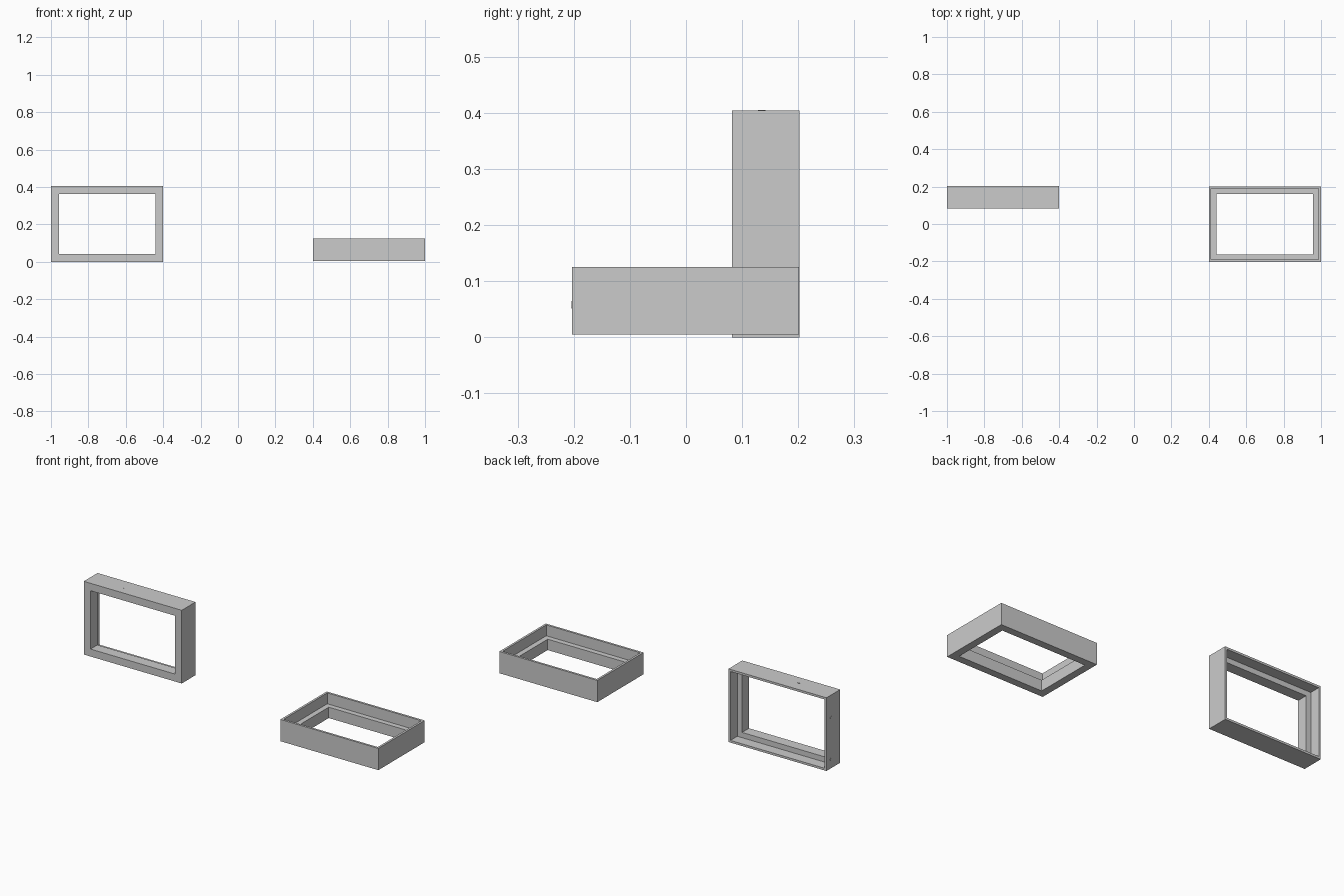
import bpy, bmesh, math
from mathutils import Matrix, Vector

cube = bpy.data.objects.get("Cube")
if cube:
    bpy.data.objects.remove(cube, do_unlink=True)

GREY = (0.6, 0.6, 0.6, 1.0)
grey = bpy.data.materials.new("plain grey")
grey.diffuse_color = GREY
grey.use_nodes = True
grey.node_tree.nodes["Principled BSDF"].inputs["Base Color"].default_value = GREY

WIDTH, HEIGHT, DEPTH = 0.598, 0.404, 0.12
BORDER, LIP, REBATE = 0.041, 0.012, 0.06


def finish(name, bm, matrix):
    """Turn a bmesh into a grey object placed by the matrix."""
    bmesh.ops.recalc_face_normals(bm, faces=bm.faces)
    mesh = bpy.data.meshes.new(name)
    bm.to_mesh(mesh)
    bm.free()
    mesh.materials.append(grey)
    obj = bpy.data.objects.new(name, mesh)
    bpy.context.collection.objects.link(obj)
    obj.matrix_world = matrix
    return obj


def rebated_frame(name, matrix):
    """Sweep a stepped section round a rectangle; the rebate opens upward."""
    section = [(0, 0), (0, DEPTH), (LIP, DEPTH), (LIP, DEPTH - REBATE),
               (BORDER, DEPTH - REBATE), (BORDER, 0)]
    bm = bmesh.new()
    rings = []
    for inset, z in section:
        x, y = WIDTH / 2 - inset, HEIGHT / 2 - inset
        rings.append([bm.verts.new((sx * x, sy * y, z))
                      for sx, sy in ((-1, -1), (1, -1), (1, 1), (-1, 1))])
    for i, a in enumerate(rings):
        b = rings[(i + 1) % len(rings)]
        for k in range(4):
            n = (k + 1) % 4
            bm.faces.new((a[k], a[n], b[n], b[k]))
    return finish(name, bm, matrix)


def pin_head(name, place, normal):
    """Small flat disc lying on an outer face."""
    bm = bmesh.new()
    bmesh.ops.create_cone(bm, cap_ends=True, segments=12, radius1=0.007,
                          radius2=0.007, depth=0.002)
    turn = Vector((0, 0, 1)).rotation_difference(Vector(normal))
    finish(name, bm, Matrix.Translation(place) @ turn.to_matrix().to_4x4())


# Standing frame, rebate facing the back
stand = Matrix.Translation((-0.7, 0.082, HEIGHT / 2)) @ Matrix.Rotation(-math.pi / 2, 4, "X")
rebated_frame("standing_frame", stand)

# Lying frame, rebate facing up
rebated_frame("lying_frame", Matrix.Translation((0.7, -0.001, 0.005)))

# Pin heads on the outer faces
for i, x in enumerate((-0.785, -0.555)):
    pin_head(f"top_pin_{i + 1}", (x, 0.135, HEIGHT), (0, 0, 1))
for i, z in enumerate((0.05, 0.28)):
    pin_head(f"side_pin_{i + 1}", (-0.999, 0.163, z), (-1, 0, 0))
pin_head("lying_frame_pin", (0.61, -0.203, 0.058), (0, -1, 0))
